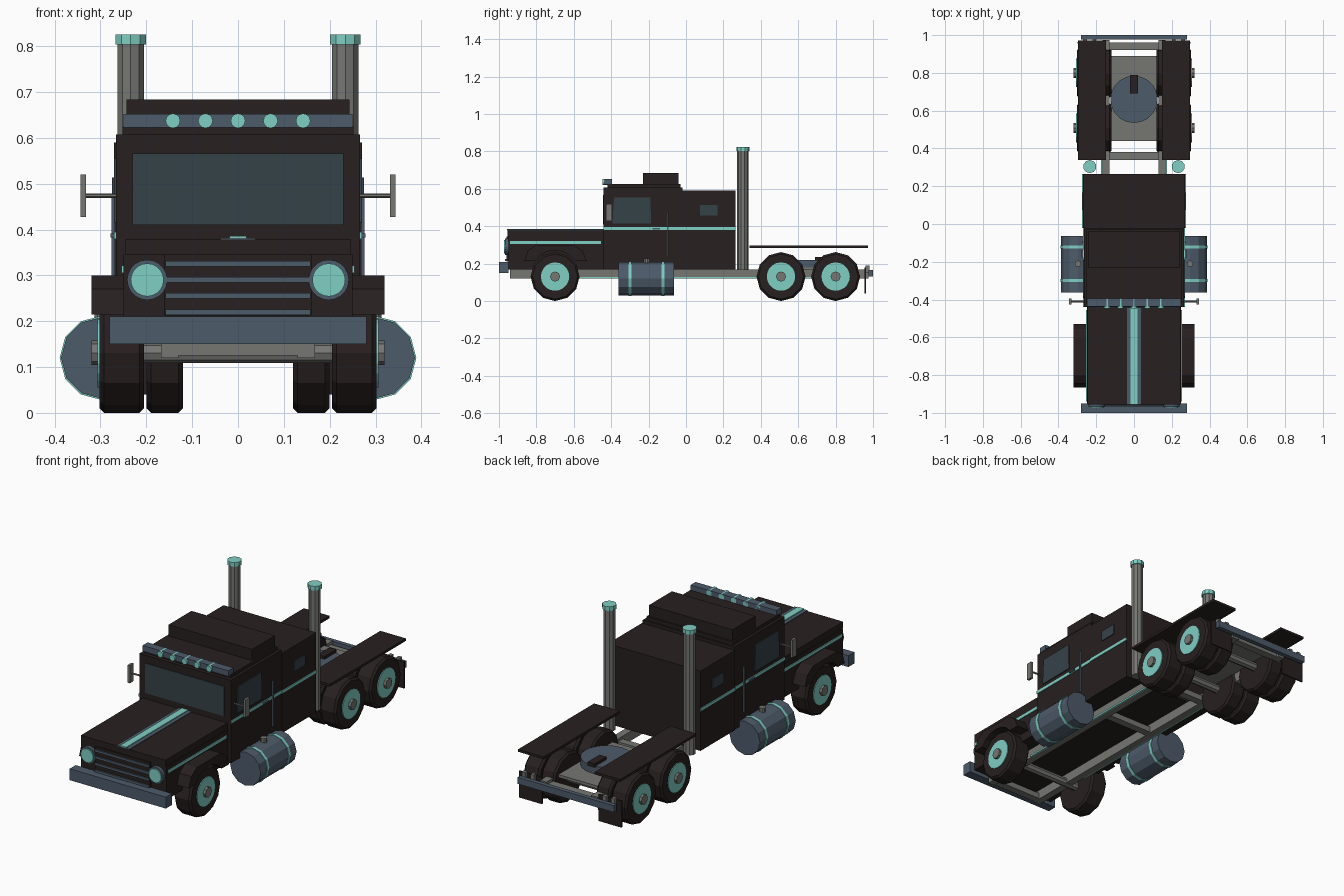
import bpy, bmesh, math
from mathutils import Matrix, Vector

if "Cube" in bpy.data.objects:
    bpy.data.objects.remove(bpy.data.objects["Cube"])


def material(name, rgb):
    m = bpy.data.materials.new(name)
    m.diffuse_color = (*rgb, 1)
    m.use_nodes = True
    m.node_tree.nodes["Principled BSDF"].inputs["Base Color"].default_value = m.diffuse_color
    return m


DARK = material("dark brown paint", (0.021, 0.014, 0.014))
SLATE = material("slate blue metal", (0.075, 0.105, 0.145))
TEAL = material("teal trim", (0.21, 0.62, 0.55))
GRAY = material("gray steel", (0.18, 0.18, 0.17))
GLASS = material("tinted glass", (0.036, 0.054, 0.066))


def finish(bm, name, mat):
    bmesh.ops.recalc_face_normals(bm, faces=bm.faces)
    me = bpy.data.meshes.new(name)
    bm.to_mesh(me)
    bm.free()
    me.materials.append(mat)
    ob = bpy.data.objects.new(name, me)
    bpy.context.collection.objects.link(ob)
    return ob


def box(name, mat, x, y, z, bevel=0):
    """Box from (min, max) ranges."""
    bm = bmesh.new()
    size = Matrix.Diagonal((x[1] - x[0], y[1] - y[0], z[1] - z[0], 1))
    mid = Matrix.Translation((sum(x) / 2, sum(y) / 2, sum(z) / 2))
    bmesh.ops.create_cube(bm, size=1, matrix=mid @ size)
    if bevel:
        bmesh.ops.bevel(bm, geom=bm.edges[:], offset=bevel, segments=1, affect='EDGES')
    return finish(bm, name, mat)


def pair(name, mat, x, y, z, bevel=0):
    """Box on both sides of the truck."""
    box(name + "_right", mat, x, y, z, bevel)
    box(name + "_left", mat, (-x[1], -x[0]), y, z, bevel)


def rod(name, mat, a, b, r, n=12, bevel=0):
    """Cylinder between two points."""
    a, b = Vector(a), Vector(b)
    d = b - a
    bm = bmesh.new()
    turn = d.to_track_quat('Z', 'Y').to_matrix().to_4x4()
    bmesh.ops.create_cone(bm, cap_ends=True, segments=n, radius1=r, radius2=r,
                          depth=d.length, matrix=Matrix.Translation((a + b) / 2) @ turn)
    if bevel:
        rim = [e for e in bm.edges if any(len(f.verts) == n for f in e.link_faces)]
        bmesh.ops.bevel(bm, geom=rim, offset=bevel, segments=1, affect='EDGES')
    return finish(bm, name, mat)


def prism(name, mat, pts, x0, x1):
    """Extrude a (y, z) outline along x."""
    bm = bmesh.new()
    f = bm.faces.new([bm.verts.new((x0, y, z)) for y, z in pts])
    new = bmesh.ops.extrude_face_region(bm, geom=[f])["geom"]
    bmesh.ops.translate(bm, vec=(x1 - x0, 0, 0),
                        verts=[v for v in new if isinstance(v, bmesh.types.BMVert)])
    return finish(bm, name, mat)


# Chassis
pair("frame_rail", GRAY, (0.13, 0.168), (-0.94, 0.975), (0.12, 0.17))
pair("rail_trim", TEAL, (0.168, 0.176), (-0.60, 0.93), (0.12, 0.129))
for i, y in enumerate((-0.92, -0.05, 0.36, 0.94)):
    box(f"crossmember_{i}", GRAY, (-0.13, 0.13), (y - 0.02, y + 0.02), (0.125, 0.155))
box("rear_deck", GRAY, (-0.125, 0.125), (0.44, 0.89), (0.165, 0.18))
rod("coupling_plate", SLATE, (0, 0.66, 0.18), (0, 0.66, 0.22), 0.125, 20)
box("coupling_slot", DARK, (-0.02, 0.02), (0.69, 0.79), (0.215, 0.235))

# Hood, grille and front bumper
box("hood_body", DARK, (-0.25, 0.25), (-0.95, -0.44), (0.17, 0.345))
box("hood_top", DARK, (-0.246, 0.246), (-0.955, -0.44), (0.345, 0.378))
box("hood_band", SLATE, (-0.038, 0.038), (-0.956, -0.44), (0.378, 0.382))
box("hood_stripe", TEAL, (-0.018, 0.018), (-0.956, -0.44), (0.382, 0.386))
pair("hood_side_stripe", TEAL, (0.25, 0.254), (-0.94, -0.455), (0.305, 0.321))
box("front_bumper", SLATE, (-0.28, 0.28), (-1.0, -0.95), (0.15, 0.21))
box("grille_panel", DARK, (-0.16, 0.16), (-0.96, -0.95), (0.212, 0.345))
for i, z in enumerate((0.219, 0.255, 0.29, 0.325)):
    box(f"grille_bar_{i}", SLATE, (-0.158, 0.158), (-0.967, -0.96), (z - 0.006, z + 0.006))

# Cab, sleeper and roof
box("cab", DARK, (-0.266, 0.266), (-0.44, -0.02), (0.17, 0.607))
box("sleeper", DARK, (-0.27, 0.27), (-0.02, 0.265), (0.17, 0.59))
box("cab_roof", DARK, (-0.252, 0.252), (-0.42, -0.03), (0.607, 0.625))
box("roof_fairing", DARK, (-0.243, 0.243), (-0.23, -0.04), (0.625, 0.684))
box("sun_visor", SLATE, (-0.25, 0.25), (-0.437, -0.395), (0.622, 0.652))
for i in range(5):
    x = (i - 2) * 0.071
    rod(f"roof_light_{i}", TEAL, (x, -0.395, 0.637), (x, -0.447, 0.637), 0.016)
box("windshield", GLASS, (-0.23, 0.23), (-0.444, -0.438), (0.41, 0.566))
side_window = [(-0.393, 0.415), (-0.187, 0.415), (-0.19, 0.555), (-0.385, 0.555)]

# Front fender arch outline: chamfered outside, round cut-out inside
arch = [(-0.865, 0.215), (-0.845, 0.27), (-0.80, 0.30), (-0.60, 0.30), (-0.555, 0.27), (-0.53, 0.215)]
for i in range(7):
    a = math.radians(36 + i * 18)
    arch.append((-0.70 + 0.134 * math.cos(a), 0.137 + 0.134 * math.sin(a)))


def wheel(name, s, y, x0, x1, hub):
    """One tyre; outer ones also get a rim and hub."""
    c = 0.131
    rod(name + "_tire", DARK, (s * x0, y, c), (s * x1, y, c), 0.131, 12, 0.01)
    if hub:
        rod(name + "_rim", TEAL, (s * (x1 - 0.02), y, c), (s * (x1 + 0.004), y, c), 0.076, 20)
        rod(name + "_hub", GRAY, (s * x1, y, c), (s * (x1 + 0.017), y, c), 0.027, 8)


for s, side in ((1, "right"), (-1, "left")):
    # Wheels and fenders
    wheel(f"front_{side}", s, -0.70, 0.205, 0.302, True)
    for n, y in (("mid", 0.508), ("rear", 0.80)):
        wheel(f"{n}_outer_{side}", s, y, 0.208, 0.302, True)
        wheel(f"{n}_inner_{side}", s, y, 0.12, 0.20, False)
    prism(f"front_fender_{side}", DARK, arch, s * 0.245, s * 0.32)
    # Headlights
    x = s * 0.198
    rod(f"headlight_ring_{side}", SLATE, (x, -0.95, 0.29), (x, -0.968, 0.29), 0.044, 20)
    rod(f"headlight_{side}", TEAL, (x, -0.96, 0.29), (x, -0.974, 0.29), 0.036, 20)
    # Side glass
    prism(f"side_window_{side}", GLASS, side_window, s * 0.264, s * 0.271)
    # Fuel tank with straps and filler cap
    x = s * 0.297
    rod(f"fuel_tank_{side}", SLATE, (x, -0.362, 0.12), (x, -0.064, 0.12), 0.089)
    for i, y in enumerate((-0.30, -0.122)):
        rod(f"tank_strap_{i}_{side}", TEAL, (x, y - 0.008, 0.12), (x, y + 0.008, 0.12), 0.092)
    rod(f"tank_cap_{side}", GRAY, (x, -0.21, 0.2), (x, -0.21, 0.228), 0.017, 10)
    # Exhaust stack
    x = s * 0.234
    rod(f"exhaust_stack_{side}", GRAY, (x, 0.304, 0.165), (x, 0.304, 0.805), 0.03, 10)
    rod(f"exhaust_tip_{side}", TEAL, (x, 0.304, 0.803), (x, 0.304, 0.825), 0.035, 10)
    # Mirror arm
    rod(f"mirror_arm_{side}", GRAY, (s * 0.26, -0.41, 0.474), (s * 0.335, -0.41, 0.474), 0.005, 6)

# Side details
pair("mirror", GRAY, (0.331, 0.344), (-0.427, -0.395), (0.427, 0.52))
pair("sleeper_window", GLASS, (0.268, 0.275), (0.075, 0.168), (0.458, 0.513))
pair("cab_stripe", TEAL, (0.264, 0.270), (-0.44, -0.02), (0.379, 0.395))
pair("sleeper_stripe", TEAL, (0.268, 0.274), (-0.02, 0.265), (0.379, 0.395))
pair("door_handle", SLATE, (0.268, 0.278), (-0.178, -0.138), (0.383, 0.391))
pair("grab_rail", SLATE, (0.268, 0.276), (-0.101, -0.093), (0.235, 0.475))

# Rear guards, bumper, flaps and axles
pair("rear_guard", DARK, (0.148, 0.297), (0.34, 0.972), (0.284, 0.297))
box("rear_bumper", SLATE, (-0.28, 0.28), (0.977, 1.0), (0.13, 0.165))
pair("mud_flap", DARK, (0.165, 0.298), (0.955, 0.963), (0.04, 0.18))
pair("flap_hanger", GRAY, (0.20, 0.22), (0.96, 0.98), (0.15, 0.19))
pair("flap_hanger_outer", GRAY, (0.25, 0.27), (0.96, 0.98), (0.15, 0.19))
for n, y in (("front", -0.70), ("mid", 0.508), ("rear", 0.80)):
    rod(n + "_axle", GRAY, (-0.21, y, 0.131), (0.21, y, 0.131), 0.022, 8)
